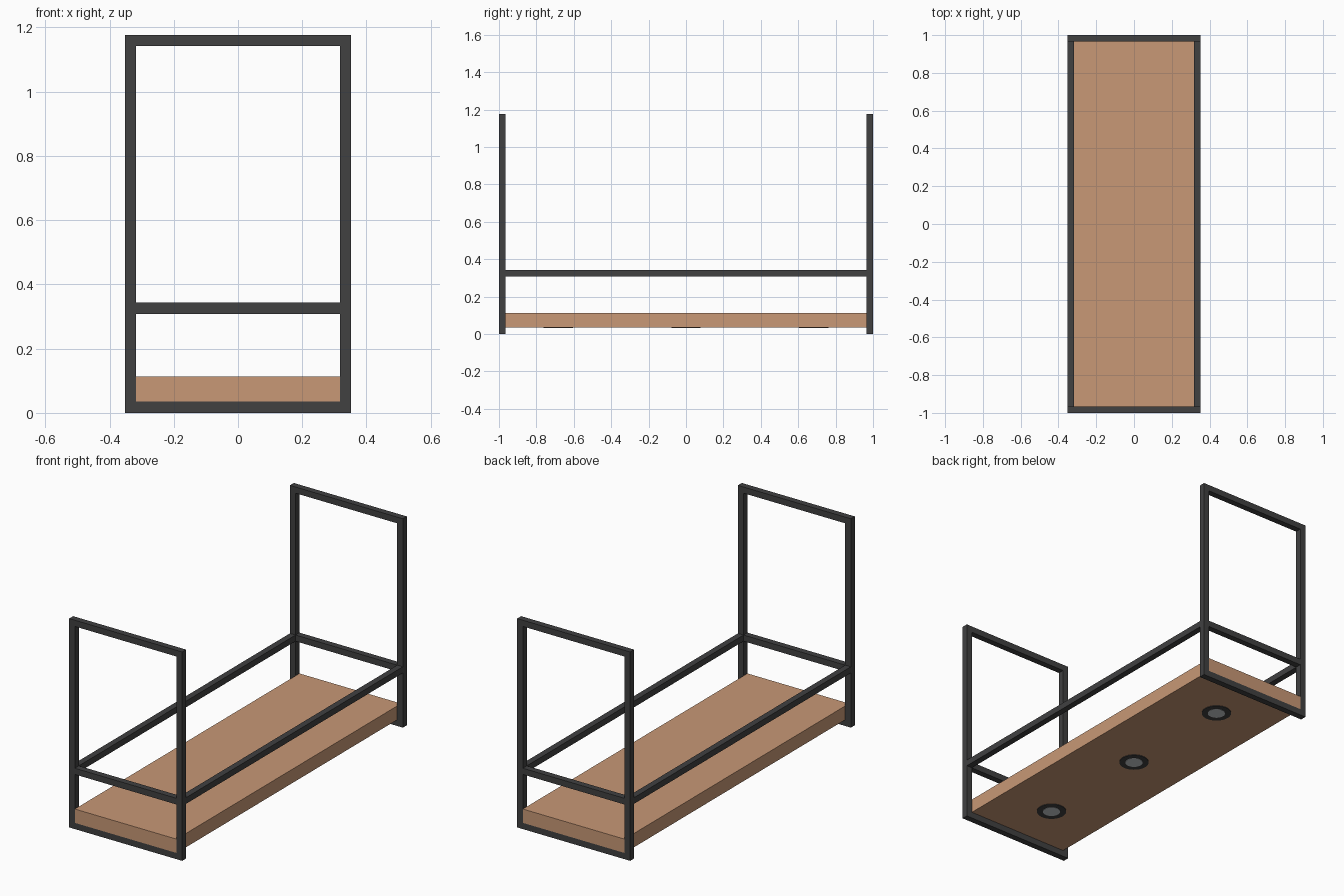
import bpy

if "Cube" in bpy.data.objects:
    bpy.data.objects.remove(bpy.data.objects["Cube"])

W, L, H, T = 0.352, 1.0, 1.177, 0.035   # half width, half length, height, tube size
BOARD_LOW, BOARD_TOP = 0.035, 0.113
RAIL = 0.308                            # underside of the middle rails


def material(name, rgb):
    m = bpy.data.materials.new(name)
    m.diffuse_color = (*rgb, 1.0)
    m.use_nodes = True
    m.node_tree.nodes["Principled BSDF"].inputs["Base Color"].default_value = m.diffuse_color
    return m


black = material("black metal", (0.052, 0.052, 0.053))
wood = material("light wood", (0.578, 0.314, 0.181))
glass = material("pale lamp glass", (0.58, 0.61, 0.63))


def box(name, lo, hi, mat):
    bpy.ops.mesh.primitive_cube_add(size=1, location=[(a + b) / 2 for a, b in zip(lo, hi)])
    o = bpy.context.object
    o.name = name
    o.scale = [b - a for a, b in zip(lo, hi)]
    bpy.ops.object.transform_apply(location=False, rotation=False, scale=True)
    o.data.materials.append(mat)


def disc(name, r, y, z0, z1, mat):
    bpy.ops.mesh.primitive_cylinder_add(vertices=48, radius=r, depth=z1 - z0,
                                        location=(0, y, (z0 + z1) / 2))
    o = bpy.context.object
    o.name = name
    o.data.materials.append(mat)
    bpy.ops.object.shade_smooth_by_angle()


# End frames: two posts joined by bottom, middle and top bars
for end, y0 in (("front", -L), ("back", L - T)):
    for side, x0 in (("left", -W), ("right", W - T)):
        box(f"{end}_{side}_post", (x0, y0, 0), (x0 + T, y0 + T, H), black)
    for part, z0 in (("bottom", 0), ("middle", RAIL), ("top", H - T)):
        box(f"{end}_{part}_bar", (-W + T, y0, z0), (W - T, y0 + T, z0 + T), black)

# Long side rails
for side, x0 in (("left", -W), ("right", W - T)):
    box(f"{side}_rail", (x0, -L + T, RAIL), (x0 + T, L - T, RAIL + T), black)

# Wooden board resting on the bottom bars
box("board", (-W + T, -L, BOARD_LOW), (W - T, L, BOARD_TOP), wood)

# Three round lamps under the board
for i, y in enumerate((-0.683, 0, 0.683), 1):
    disc(f"lamp_ring_{i}", 0.078, y, BOARD_LOW - 0.003, BOARD_LOW + 0.003, black)
    disc(f"lamp_glass_{i}", 0.046, y, BOARD_LOW - 0.004, BOARD_LOW + 0.002, glass)
